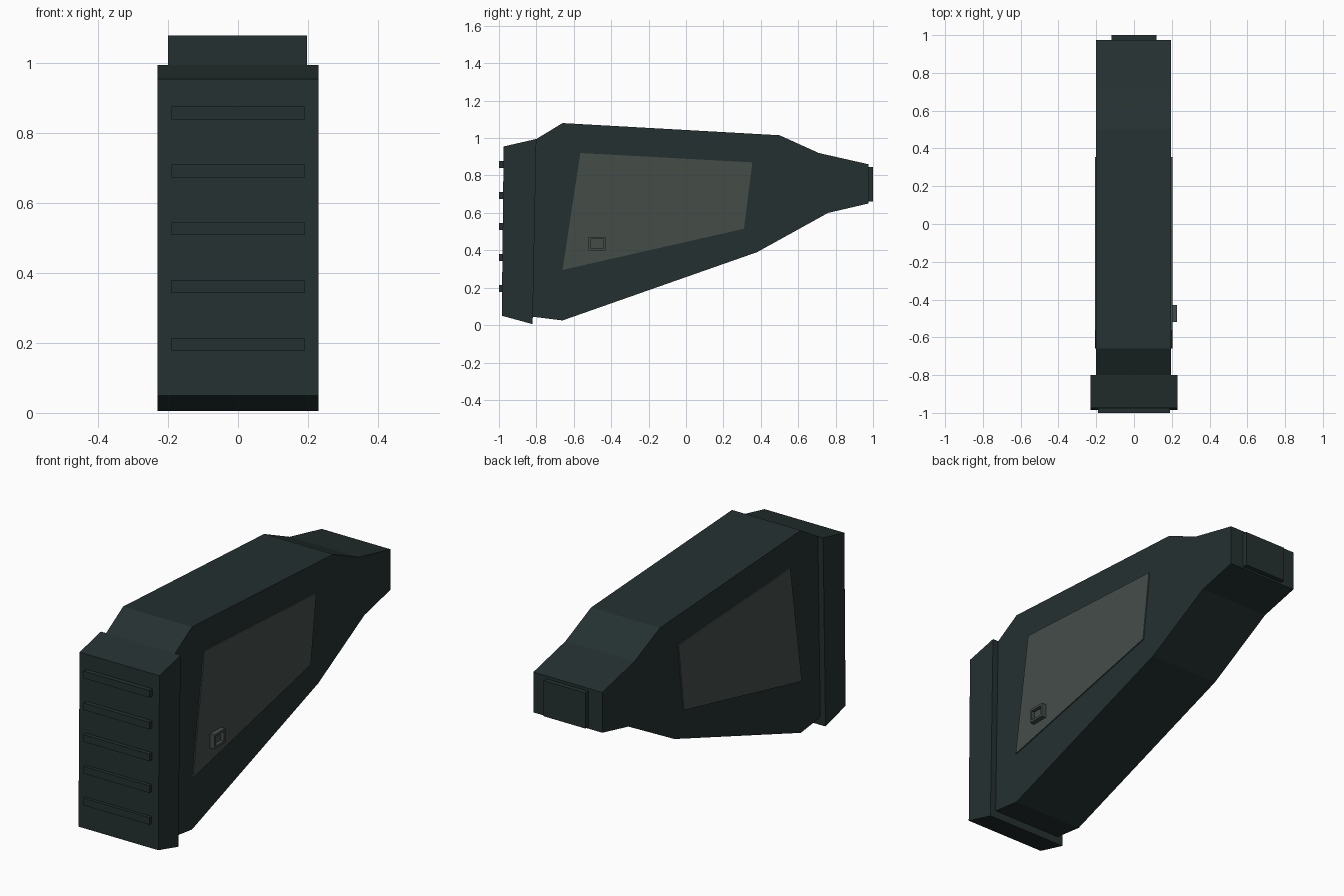
import bpy, bmesh

if "Cube" in bpy.data.objects:
    bpy.data.objects.remove(bpy.data.objects["Cube"])


def material(name, rgb):
    m = bpy.data.materials.new(name)
    m.diffuse_color = (*rgb, 1)
    m.use_nodes = True
    m.node_tree.nodes["Principled BSDF"].inputs["Base Color"].default_value = m.diffuse_color
    return m


DARK = material("dark slate", (0.018, 0.030, 0.030))
GREY = material("panel grey", (0.058, 0.075, 0.066))


def extrude_profile(name, pts, x0, x1, mat):
    """Extrude a (y, z) outline from x0 to x1."""
    bm = bmesh.new()
    face = bm.faces.new([bm.verts.new((x0, y, z)) for y, z in pts])
    res = bmesh.ops.extrude_face_region(bm, geom=[face])
    moved = [v for v in res["geom"] if isinstance(v, bmesh.types.BMVert)]
    bmesh.ops.translate(bm, verts=moved, vec=(x1 - x0, 0, 0))
    bmesh.ops.recalc_face_normals(bm, faces=bm.faces)
    me = bpy.data.meshes.new(name)
    bm.to_mesh(me)
    bm.free()
    me.materials.append(mat)
    ob = bpy.data.objects.new(name, me)
    bpy.context.collection.objects.link(ob)
    return ob


def rect(y0, y1, z0, z1):
    return [(y0, z0), (y1, z0), (y1, z1), (y0, z1)]


# tapered main body
extrude_profile("main_body", [
    (-0.82, 0.045), (-0.66, 0.025), (0.38, 0.39), (0.76, 0.60), (0.975, 0.65),
    (0.975, 0.86), (0.71, 0.92), (0.50, 1.015), (-0.66, 1.08), (-0.80, 0.995)],
    -0.20, 0.197, DARK)

# wider front cap
extrude_profile("front_cap", [
    (-0.985, 0.05), (-0.82, 0.005), (-0.80, 0.995), (-0.975, 0.955)],
    -0.23, 0.23, DARK)

# grip ribs on the front
for i in range(5):
    z = 0.196 + i * 0.1655
    extrude_profile(f"front_rib_{i + 1}", rect(-1.0, -0.97, z - 0.0185, z + 0.0185),
                    -0.19, 0.19, DARK)

# end plate at the narrow back
extrude_profile("end_plate", rect(0.97, 1.0, 0.66, 0.845), -0.12, 0.12, DARK)

# thin side panels
panel = [(-0.66, 0.295), (0.31, 0.515), (0.355, 0.87), (-0.565, 0.92)]
extrude_profile("right_panel", panel, 0.196, 0.203, GREY)
extrude_profile("left_panel", panel, -0.206, -0.199, GREY)

# recessed button on the right panel
button = extrude_profile("button", rect(-0.52, -0.43, 0.398, 0.472), 0.197, 0.228, GREY)
bm = bmesh.new()
bm.from_mesh(button.data)
bm.faces.ensure_lookup_table()
outer = max(bm.faces, key=lambda f: f.calc_center_median().x)
bmesh.ops.inset_region(bm, faces=[outer], thickness=0.017)
res = bmesh.ops.extrude_face_region(bm, geom=[outer])
bmesh.ops.translate(bm, vec=(-0.018, 0, 0),
                    verts=[v for v in res["geom"] if isinstance(v, bmesh.types.BMVert)])
if outer.is_valid:
    bmesh.ops.delete(bm, geom=[outer], context="FACES_ONLY")
bmesh.ops.recalc_face_normals(bm, faces=bm.faces)
bm.to_mesh(button.data)
bm.free()
